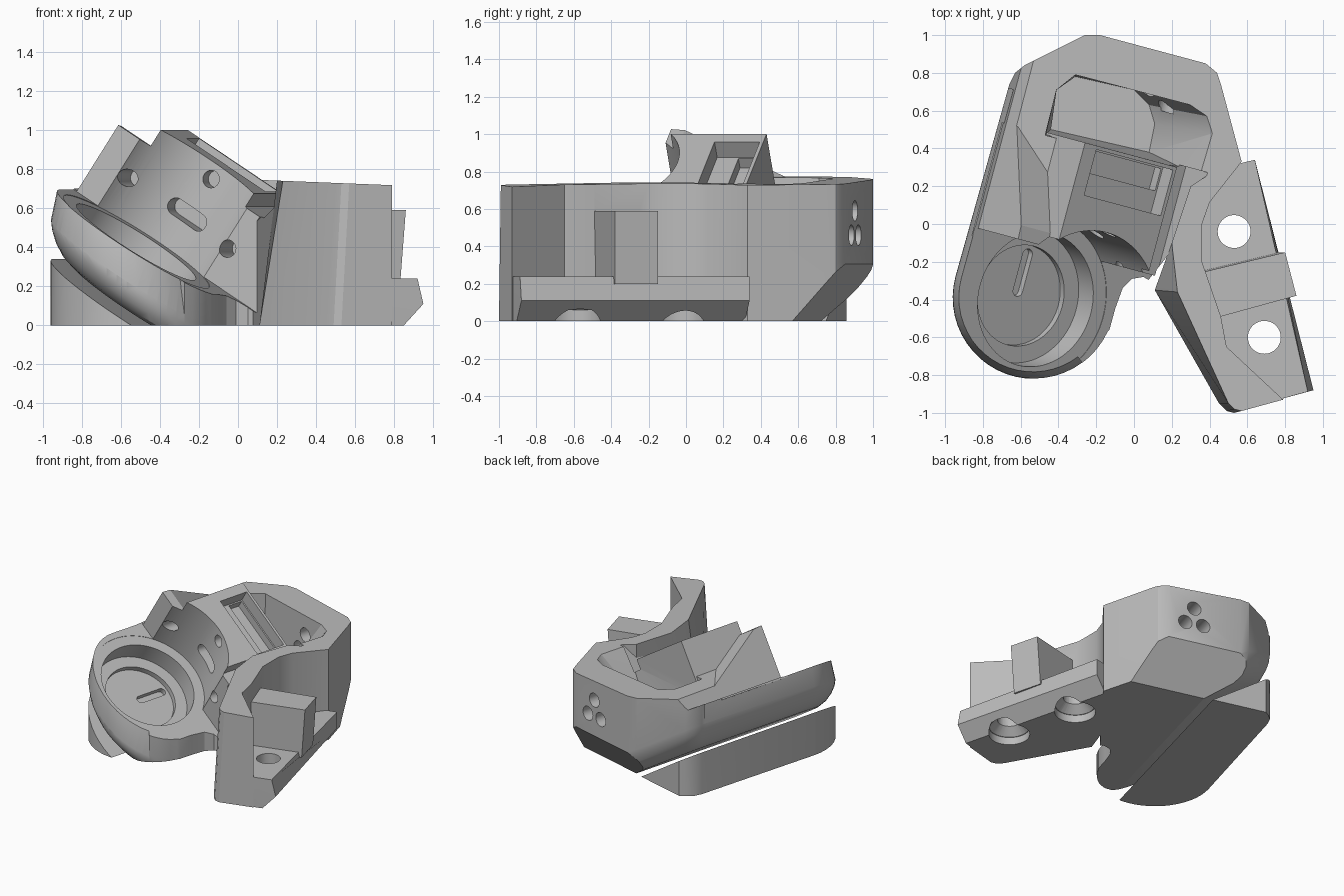
import bpy, bmesh, math
from mathutils import Vector, Matrix

if "Cube" in bpy.data.objects:
    bpy.data.objects.remove(bpy.data.objects["Cube"])

GREY = (0.5, 0.5, 0.5, 1)
mat = bpy.data.materials.new("plain grey")
mat.use_nodes = True
mat.diffuse_color = GREY
mat.node_tree.nodes["Principled BSDF"].inputs["Base Color"].default_value = GREY

# Tilted frame of the ring: a = down the slope, b = towards the back, n = ring axis
TURN, TILT = math.radians(15), math.radians(33)
u = Vector((math.cos(TURN), -math.sin(TURN), 0))
b = Vector((math.sin(TURN), math.cos(TURN), 0))
up = Vector((0, 0, 1))
a = u * math.cos(TILT) - up * math.sin(TILT)
n = u * math.sin(TILT) + up * math.cos(TILT)
O = Vector((-0.52, -0.40, 0.43))


def tilt(x, y, z):
    return O + a * x + b * y + n * z


def make(name, bm):
    bmesh.ops.recalc_face_normals(bm, faces=bm.faces[:])
    me = bpy.data.meshes.new(name)
    bm.to_mesh(me)
    bm.free()
    me.materials.append(mat)
    ob = bpy.data.objects.new(name, me)
    bpy.context.collection.objects.link(ob)
    return ob


def loft_bm(rings):
    bm = bmesh.new()
    vs = [[bm.verts.new(p) for p in r] for r in rings]
    k = len(rings[0])
    for lo, hi in zip(vs, vs[1:]):
        for i in range(k):
            j = (i + 1) % k
            bm.faces.new((lo[i], lo[j], hi[j], hi[i]))
    bm.faces.new(vs[0][::-1])
    bm.faces.new(vs[-1])
    return bm


def slice_off(bm, point, normal):
    """Remove everything on the normal side and close the cut."""
    bmesh.ops.bisect_plane(bm, geom=bm.verts[:] + bm.edges[:] + bm.faces[:],
                           plane_co=point, plane_no=normal, clear_outer=True)
    bmesh.ops.holes_fill(bm, edges=[e for e in bm.edges if e.is_boundary], sides=0)


def prism(name, poly, z0, z1):
    return make(name, loft_bm([[(x, y, z) for x, y in poly] for z in (z0, z1)]))


def tilt_box(name, x0, x1, y0, y1, z0, z1):
    poly = [(x0, y0), (x1, y0), (x1, y1), (x0, y1)]
    return make(name, loft_bm([[tilt(x, y, z) for x, y in poly] for z in (z0, z1)]))


def rod(name, start, end, r0, r1=None, seg=48):
    axis = end - start
    bm = bmesh.new()
    m = Matrix.Translation((start + end) / 2) @ up.rotation_difference(axis).to_matrix().to_4x4()
    bmesh.ops.create_cone(bm, cap_ends=True, segments=seg, radius1=r0,
                          radius2=r1 or r0, depth=axis.length, matrix=m)
    return make(name, bm)


def arc(cx, cy, r, d0, d1, steps):
    angles = [math.radians(d0 + (d1 - d0) * i / steps) for i in range(steps + 1)]
    return [(cx + r * math.cos(t), cy + r * math.sin(t)) for t in angles]


def combine(target, tool, op="DIFFERENCE"):
    mod = target.modifiers.new("join", "BOOLEAN")
    mod.operation, mod.solver, mod.object = op, "EXACT", tool
    mod.use_hole_tolerant = True
    bpy.context.view_layer.objects.active = target
    bpy.ops.object.modifier_apply(modifier=mod.name)
    bpy.data.objects.remove(tool)


# Outline shared by the housing and the foot under it
nose = arc(-0.53, -0.39, 0.43, 165, 335, 24)
outline = nose + [
    (0.57, 0.33), (0.46, 0.74), (0.44, 0.80), (0.38, 0.85), (-0.18, 1.0), (-0.26, 1.0),
    (-0.58, 0.84), (-0.63, 0.80), (-0.66, 0.74)]


def plane_z(x, y, d):
    return (d - n.x * x - n.y * y) / n.z


def top_z(x):
    return 0.75 - 0.04 * x


def shell_ring(scale, rise):
    pts = [(-0.25 + (x + 0.25) * scale, 0.05 + (y - 0.05) * scale) for x, y in outline]
    return [(x, y, plane_z(x, y, -0.136) + rise) for x, y in pts]


# Housing with rounded sloping underside and chamfered back
bm = loft_bm([shell_ring(0.86, 0), shell_ring(0.92, 0.025), shell_ring(0.965, 0.07),
              shell_ring(0.99, 0.12), shell_ring(1, 0.18),
              [(x, y, top_z(x)) for x, y in outline]])
slice_off(bm, (0, 0, 0), (0, 0, -1))
slice_off(bm, b * 0.90 + up * 0.28, b * 0.28 - up * 0.22)
housing = make("housing", bm)

# Foot below the slit
bm = loft_bm([[(x, y, z) for x, y in outline] for z in (0, 0.5)])
slice_off(bm, n * -0.172, n)
slice_off(bm, b * 0.69, b)
foot = make("foot", bm)

# Leaning rim along the left side and around the ring
rim = []
for i, (x, y) in enumerate([(-0.67, 0.72)] + nose[:-4]):
    p = Vector((x, y, 0))
    inward = (Vector((-0.53, -0.39, 0)) - p).normalized() if i else u
    rim.append([p + inward * d + up * (plane_z(x, y, 0.144) + h)
                for d, h in ((-0.005, -0.2), (0.045, 0.04), (-0.2, 0.04), (-0.2, -0.2))])
combine(housing, make("rim_cut", loft_bm(rim)))

# Notch beside the ring and the hollow back
combine(housing, prism("notch_cut", [(-0.15, -0.66), (-0.13, -0.56), (-0.1, -0.45), (-0.06, -0.34),
                                     (-0.01, -0.29), (0.05, -0.28), (0.1, -0.31), (0.12, -0.36),
                                     (0.2, -0.7)], -1, 2))
hollow_low = [(-0.44, 0.50), (0.08, 0.38), (0.11, 0.53), (0.08, 0.63), (0, 0.71), (-0.31, 0.78), (-0.41, 0.71)]
hollow_top = [(-0.47, 0.47), (0.35, 0.25), (0.42, 0.48), (0.39, 0.57), (0.3, 0.63), (-0.31, 0.79), (-0.41, 0.71)]
combine(housing, make("hollow_cut", loft_bm([[(x, y, 0.34) for x, y in hollow_low],
                                             [(x, y, 0.74) for x, y in hollow_top],
                                             [(x, y, 1) for x, y in hollow_top]])))

# Tower and sloping side fin, trimmed by the left side, the open front and the top
combine(housing, tilt_box("tower", -0.28, 0.415, 0.25, 0.87, -0.05, 0.53), "UNION")
fin = [(0.24, -0.01), (0.24, 0.41), (0.36, 0.40), (0.86, 0.11), (0.86, -0.01)]
combine(housing, make("fin", loft_bm([[tilt(x, y, z) for y, z in fin]
                                      for x in (-0.49, -0.27)])), "UNION")
combine(housing, tilt_box("left_cut", -2, -0.47, -2, 3, 0.004, 2))
combine(housing, tilt_box("front_cut", -2.1, 2, -2.1, 0.285, 0, 2.1))
combine(housing, tilt_box("tower_trim", -0.3, 0.33, 0.2, 0.88, 0.5, 1))
combine(housing, tilt_box("channel_cut", 0.32, 0.425, 0.19, 0.885, 0.42, 1.1))
combine(housing, tilt_box("pocket_cut", -0.2, 0.30, 0.6, 0.85, 0.40, 0.7))
combine(housing, tilt_box("pocket_step_cut", -0.19, 0.29, 0.72, 0.84, 0.34, 0.6))

# Round saddle in the tower and stepped bore in the ring
combine(housing, rod("saddle_cut", tilt(0, 0, -0.003), tilt(0, 0, 1.2), 0.44, seg=96))
combine(housing, rod("bore_cut", tilt(0, 0, -0.15), tilt(0, 0, 0.2), 0.36, seg=72))
combine(housing, rod("floor_cut", tilt(0, 0, -0.19), tilt(0, 0, 0.1), 0.27, seg=72))

# Rounded slots in the bore floor and in the saddle wall
floor_slot = arc(0, 0.22, 0.03, 0, 180, 8) + arc(0, 0.02, 0.03, 180, 360, 8)
combine(housing, make("floor_slot_cut", loft_bm([[tilt(x, y, z) for x, y in floor_slot]
                                                 for z in (-0.23, 0.05)])))
wall_slot = arc(-0.02, 0.2, 0.045, 90, 270, 8) + arc(0.13, 0.2, 0.045, -90, 90, 8)
combine(housing, make("wall_slot_cut", loft_bm([[tilt(x, y, z) for x, z in wall_slot]
                                                for y in (0.2, 0.58)])))
for x, z in ((-0.29, 0.20), (0.36, 0.19), (0.06, 0.42)):
    combine(housing, rod("saddle_hole_cut", tilt(x, 0.1, z), tilt(x, 0.55, z), 0.045, seg=24))

# Three round holes through the back wall
for x, z in ((0.18, 0.59), (0.11, 0.46), (0.25, 0.46)):
    p = Vector((x, 0.945 - 0.25 * x, z))
    combine(housing, rod("back_hole_cut", p - b * 0.3, p + b * 0.1, 0.055, seg=24))


# Mounting flange: plate with sharp outer edge, tall wall and middle block
def plate(front, back, z):
    poly = [(0.25, -0.3), (0.5, -0.85), (0.6, -0.975), (0.95 - front, -0.88 - front / 4),
            (0.64 - back, 0.34 - back / 4), (0.47, 0.30), (0.3, 0)]
    return [(x, y, z) for x, y in poly]


flange = make("mounting_flange", loft_bm([plate(0.1, 0.1, 0), plate(0, 0, 0.11), plate(0.03, 0, 0.24)]))
wall_back = [(0.79, -0.93), (0.49, -0.65), (0.46, -0.49), (0.36, -0.2), (0.36, 0), (0.47, 0.31), (0.3, 0.2)]
wall_low = [(0.2, -0.1), (0.11, -0.35), (0.45, -0.95), (0.49, -0.99), (0.53, -1.0)] + wall_back
wall_top = [(0.2, -0.1), (0.23, -0.36), (0.5, -0.95), (0.53, -0.98), (0.57, -0.99)] + wall_back
combine(flange, make("flange_wall", loft_bm([[(x, y, 0) for x, y in wall_low],
                                             [(x, y, top_z(x)) for x, y in wall_top]])), "UNION")
block = [(0.3, -0.27), (0.8, -0.15), (0.86, -0.38), (0.35, -0.52)]
combine(flange, make("middle_block", loft_bm([[(x - s, y, z) for x, y in block]
                                              for s, z in ((0.03, 0.2), (0, 0.59))])), "UNION")
for x, y in ((0.53, -0.04), (0.69, -0.60)):
    at = Vector((x, y, 0))
    combine(flange, rod("screw_hole_cut", at - up * 0.1, at + up * 0.4, 0.087))
    combine(flange, rod("screw_head_cut", at - up * 0.1, at + up * 0.06, 0.15))
    combine(flange, rod("screw_cone_cut", at + up * 0.055, at + up * 0.12, 0.15, 0.086))
combine(housing, flange, "UNION")

# Smooth the curved parts, keep the edges crisp
for ob in (housing, foot):
    bpy.ops.object.select_all(action="DESELECT")
    ob.select_set(True)
    bpy.context.view_layer.objects.active = ob
    bpy.ops.object.shade_smooth_by_angle(angle=math.radians(25))
